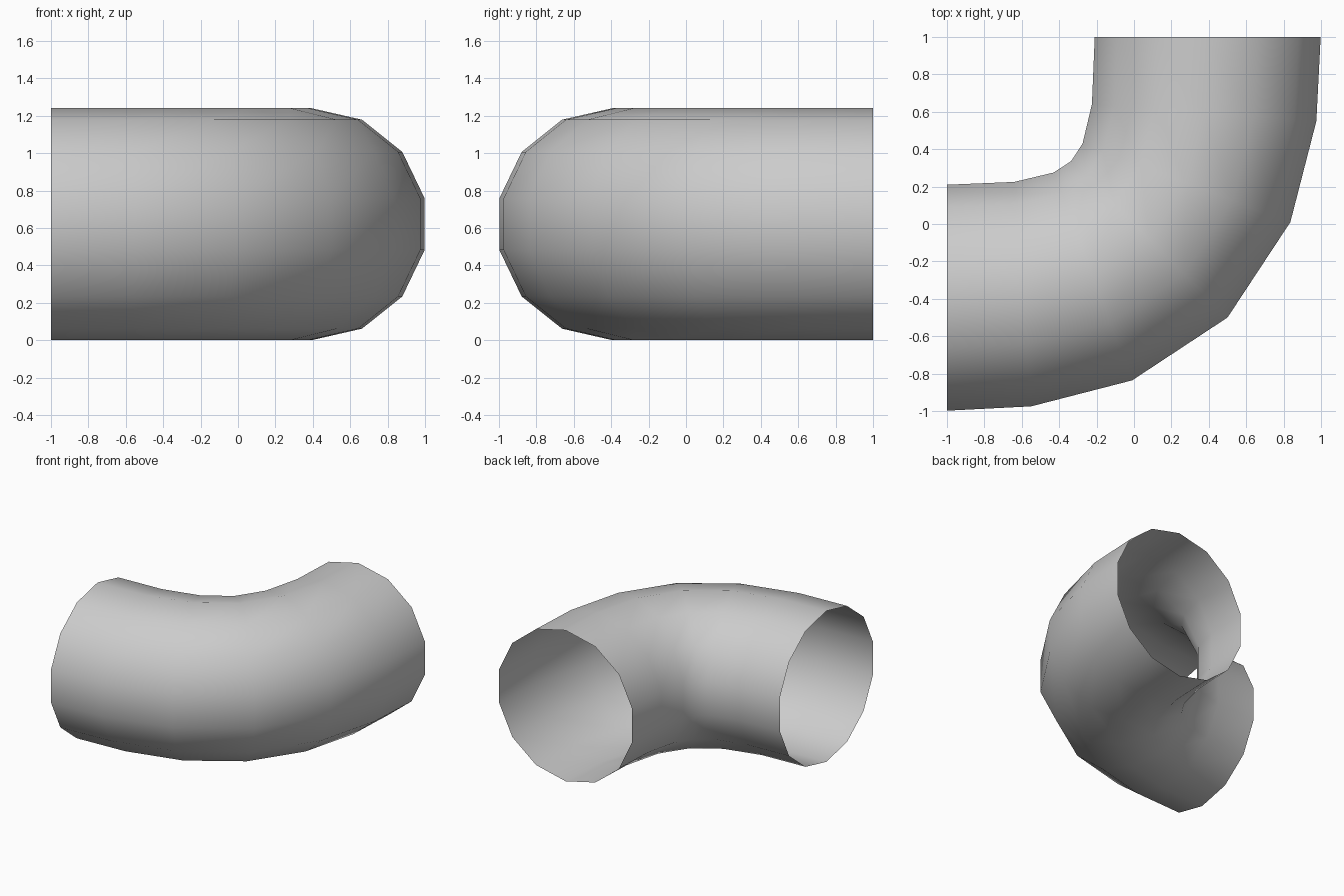
import bpy, bmesh, math
from mathutils import Vector

if "Cube" in bpy.data.objects:
    bpy.data.objects.remove(bpy.data.objects["Cube"])

SIDES = 14
R = 0.62                               # vertical radius of the pipe
FLAT = math.cos(math.pi / SIDES)       # sideways reach of the outermost facet

# outer and inner edge of each ring in plan, from the left end to the diagonal
half = [((-1.0, -0.998), (-1.0, 0.21)),
        ((-0.55, -0.975), (-0.64, 0.225)),
        ((-0.01, -0.836), (-0.43, 0.275)),
        ((0.5, -0.5), (-0.336, 0.336))]


def flip(p):
    """Mirror a plan point across the bend's diagonal."""
    return (-p[1], -p[0])


rings = half + [(flip(o), flip(i)) for o, i in reversed(half[:-1])]

# pipe elbow: open 14-sided tube swept round the bend
bm = bmesh.new()
loops = []
for outer, inner in rings:
    o, i = Vector((*outer, R)), Vector((*inner, R))
    centre, side = (o + i) / 2, (o - i) / 2 / FLAT
    loop = []
    for k in range(SIDES):
        a = 2 * math.pi * (k + 0.5) / SIDES
        loop.append(bm.verts.new(centre + side * math.cos(a) + Vector((0, 0, R * math.sin(a)))))
    loops.append(loop)

for a, b in zip(loops, loops[1:]):
    for k in range(SIDES):
        n = (k + 1) % SIDES
        bm.faces.new((a[k], b[k], b[n], a[n])).smooth = True

# make the faces point outwards
bm.normal_update()
bm.faces.ensure_lookup_table()
f = bm.faces[0]
axis_point = (loops[0][0].co + loops[0][SIDES // 2].co) / 2
if f.normal.dot(f.calc_center_median() - axis_point) < 0:
    bmesh.ops.reverse_faces(bm, faces=bm.faces[:])

mesh = bpy.data.meshes.new("pipe_elbow")
bm.to_mesh(mesh)
bm.free()
bpy.context.collection.objects.link(bpy.data.objects.new("pipe_elbow", mesh))
